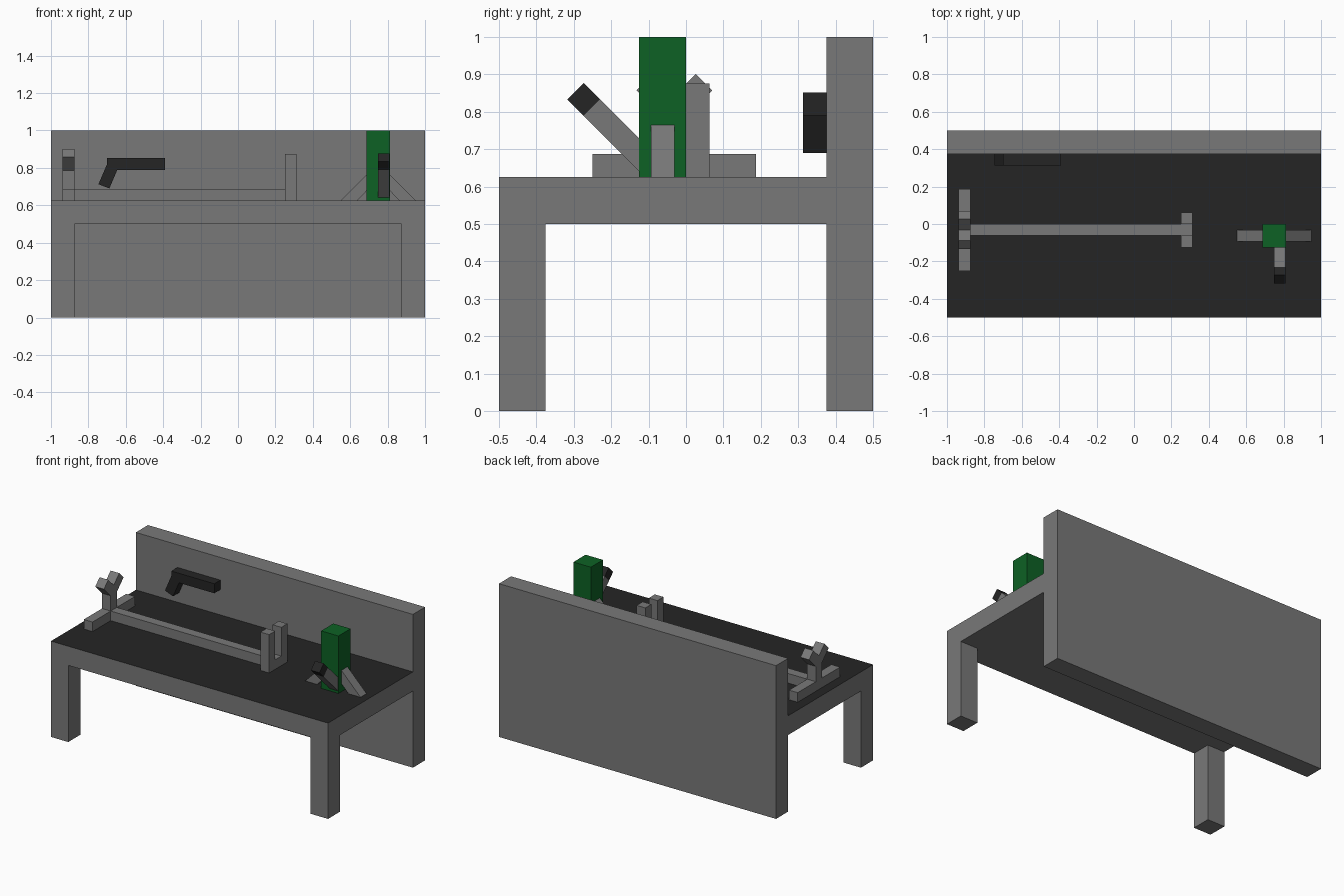
import bpy
import bmesh
from mathutils import Vector

if "Cube" in bpy.data.objects:
    bpy.data.objects.remove(bpy.data.objects["Cube"])


def material(name, rgb):
    mat = bpy.data.materials.new(name)
    mat.use_nodes = True
    mat.diffuse_color = (*rgb, 1)
    mat.node_tree.nodes["Principled BSDF"].inputs["Base Color"].default_value = (*rgb, 1)
    return mat


GREY = material("steel grey", (0.19, 0.19, 0.19))
BLACK = material("charcoal", (0.018, 0.018, 0.018))
GREEN = material("dark green", (0.004, 0.12, 0.018))


def prism(name, points, depth, mat, axis):
    """Extrude a flat outline along x or y; points are (other, z)."""
    near, far = depth
    bm = bmesh.new()
    place = (lambda p, d: (d, p[0], p[1])) if axis == "x" else (lambda p, d: (p[0], d, p[1]))
    face = bm.faces.new([bm.verts.new(place(p, near)) for p in points])
    moved = bmesh.ops.extrude_face_region(bm, geom=[face])["geom"]
    shift = Vector(place((0, 0), far - near))
    bmesh.ops.translate(bm, vec=shift, verts=[g for g in moved if isinstance(g, bmesh.types.BMVert)])
    bmesh.ops.recalc_face_normals(bm, faces=bm.faces)
    mesh = bpy.data.meshes.new(name)
    bm.to_mesh(mesh)
    bm.free()
    mesh.materials.append(mat)
    obj = bpy.data.objects.new(name, mesh)
    bpy.context.collection.objects.link(obj)
    return obj


def box(name, x, y, z, mat=GREY):
    outline = [(x[0], z[0]), (x[1], z[0]), (x[1], z[1]), (x[0], z[1])]
    return prism(name, outline, y, mat, "y")


def bar(name, start, end, width, depth, mat, axis):
    """Square-ended bar between two points of a vertical plane."""
    a, b = Vector(start), Vector(end)
    side = (b - a).normalized().orthogonal() * width / 2
    return prism(name, [a - side, b - side, b + side, a + side], depth, mat, axis)


TOP = 0.625   # work surface height
W = 0.0625    # common bar thickness

# Bench: dark work surface on a grey slab, back panel, two front legs
table = box("table_top", (-1, 1), (-0.5, 0.375), (0.5, TOP))
table.data.materials.append(BLACK)
for poly in table.data.polygons:
    poly.material_index = int(poly.normal.z > 0.9)
box("back_panel", (-1, 1), (0.375, 0.5), (0, 1))
for label, x in (("right", -1), ("left", 0.875)):
    box(label + "_front_leg", (x, x + 0.125), (-0.5, -0.375), (0, 0.5))

# Cradle: foot, rail, forked post and upright clamp
foot_x = (-0.9375, -0.875)
box("cradle_foot", foot_x, (-0.25, 0.1875), (TOP, TOP + W))
box("cradle_rail", (-0.875, 0.25), (-W, 0), (TOP, TOP + W))
box("fork_post", foot_x, (-W, 0), (TOP + W, 0.8))
for label, s in (("front", -1), ("back", 1)):
    mid = -W / 2
    bar(label + "_fork_arm", (mid, 0.8), (mid + s * 0.079, 0.879), W, foot_x, GREY, "x")
clamp_x = (0.25, 0.3125)
box("clamp_base", clamp_x, (-0.125, W), (TOP, TOP + W))
for label, y in (("front", -0.125), ("back", 0)):
    box(label + "_clamp_post", clamp_x, (y, y + W), (TOP + W, 0.875))

# Press: green column, two sloping braces and a lever with a dark grip
box("press_column", (0.6875, 0.8125), (-0.125, 0), (TOP, 1), GREEN)
for label, s in (("right", -1), ("left", 1)):
    outline = [(0.75 + s * d, z) for d, z in ((0.2, TOP), (0.113, TOP), (W, 0.677), (W, 0.764))]
    prism(label + "_press_brace", outline, (-0.094, -0.031), GREY, "y")
lever_x = (0.748, 0.81)
bar("press_lever", (-0.1, 0.66), (-0.252, 0.812), W, lever_x, GREY, "x")
bar("lever_grip", (-0.252, 0.812), (-0.295, 0.855), W, lever_x, BLACK, "x")

# Angled hand tool hanging on the back panel
tool_y = (0.3125, 0.375)
box("tool_barrel", (-0.7, -0.39), tool_y, (0.79, 0.852), BLACK)
prism("tool_handle", [(-0.746, 0.713), (-0.688, 0.69), (-0.645, 0.79), (-0.645, 0.82), (-0.7, 0.82)],
      tool_y, BLACK, "y")
